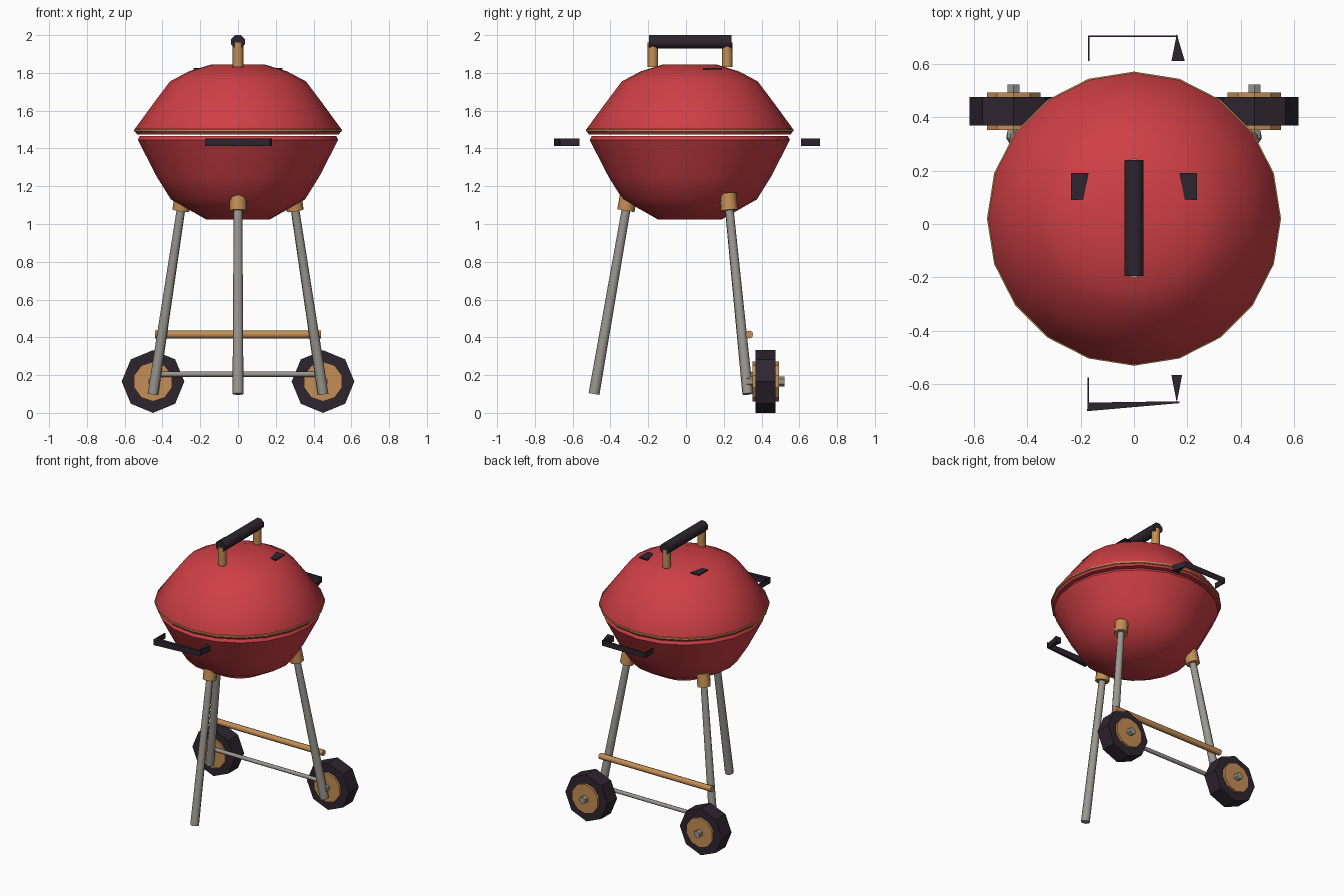
import bpy, bmesh, math
from mathutils import Vector

cube = bpy.data.objects.get("Cube")
if cube:
    bpy.data.objects.remove(cube, do_unlink=True)


def material(name, rgb):
    m = bpy.data.materials.new(name)
    m.use_nodes = True
    m.diffuse_color = (*rgb, 1)
    m.node_tree.nodes["Principled BSDF"].inputs["Base Color"].default_value = (*rgb, 1)
    return m


RED = material("red_enamel", (0.62, 0.05, 0.06))
TAN = material("tan_wood", (0.55, 0.27, 0.09))
DARK = material("dark_rubber", (0.028, 0.018, 0.028))
GREY = material("grey_metal", (0.33, 0.31, 0.28))


def finish(bm, name, mat, smooth=None):
    bmesh.ops.recalc_face_normals(bm, faces=bm.faces)
    mesh = bpy.data.meshes.new(name)
    bm.to_mesh(mesh)
    bm.free()
    ob = bpy.data.objects.new(name, mesh)
    bpy.context.collection.objects.link(ob)
    mesh.materials.append(mat)
    if smooth:
        bpy.ops.object.select_all(action='DESELECT')
        ob.select_set(True)
        bpy.context.view_layer.objects.active = ob
        bpy.ops.object.shade_smooth_by_angle(angle=math.radians(smooth))
    return ob


def lathe(name, profile, mat, sides=20, y=0.02, smooth=50):
    """Closed turned shape from (radius, height) pairs."""
    bm = bmesh.new()
    rings = []
    for r, z in profile:
        rings.append([bm.verts.new((r * math.cos(a), y + r * math.sin(a), z))
                      for a in (math.tau * i / sides for i in range(sides))])
    for low, high in zip(rings, rings[1:]):
        for i in range(sides):
            j = (i + 1) % sides
            bm.faces.new((low[i], low[j], high[j], high[i]))
    bm.faces.new(rings[0])
    bm.faces.new(rings[-1])
    return finish(bm, name, mat, smooth)


def rod(name, a, b, r, mat, sides=8, r_end=None, smooth=50, turn=0.0):
    """Round bar from point a to point b."""
    a, b = Vector(a), Vector(b)
    bm = bmesh.new()
    bmesh.ops.create_cone(bm, cap_ends=True, segments=sides, radius1=r,
                          radius2=r if r_end is None else r_end, depth=(b - a).length)
    ob = finish(bm, name, mat, smooth)
    q = (b - a).to_track_quat('Z', 'Y').to_matrix().to_4x4()
    spin = q.copy()
    spin.identity()
    c, s = math.cos(turn), math.sin(turn)
    spin[0][0], spin[0][1], spin[1][0], spin[1][1] = c, -s, s, c
    ob.data.transform(q @ spin)
    ob.location = (a + b) / 2
    return ob


def prism(name, outline, z0, z1, mat):
    """Flat outline in plan, raised from z0 to z1."""
    bm = bmesh.new()
    face = bm.faces.new([bm.verts.new((x, y, z0)) for x, y in outline])
    top = bmesh.ops.extrude_face_region(bm, geom=[face])["geom"]
    for v in top:
        if isinstance(v, bmesh.types.BMVert):
            v.co.z = z1
    return finish(bm, name, mat)


# Kettle: bowl, lid and the band between them
lathe("bowl", [(0.17, 1.025), (0.355, 1.13), (0.43, 1.25), (0.53, 1.445), (0.52, 1.465)], RED)
lathe("lid", [(0.535, 1.475), (0.545, 1.49), (0.545, 1.505), (0.45, 1.635),
              (0.36, 1.755), (0.26, 1.808), (0.14, 1.845)], RED)
lathe("lid_band", [(0.54, 1.487), (0.55, 1.49), (0.55, 1.501), (0.54, 1.505)], TAN)

# Lid handle
for label, y in (("front", -0.175), ("rear", 0.218)):
    rod(f"{label}_handle_post", (0, y, 1.83), (0, y, 1.96), 0.028, TAN)
rod("lid_handle", (0, -0.195, 1.965), (0, 0.24, 1.965), 0.039, DARK, turn=math.pi / 8)

# Lid vents, lying just over the dome
for label, s in (("left", 1), ("right", -1)):
    prism(f"{label}_vent", [(s * 0.17, 0.19), (s * 0.235, 0.19), (s * 0.235, 0.09),
                            (s * 0.19, 0.09)], 1.818, 1.826, DARK)

# Side handles: tapered grip and two arms each
Z0, Z1 = 1.412, 1.452
prism("front_handle_grip", [(-0.175, -0.7), (-0.17, -0.668), (0.17, -0.663), (0.17, -0.67)],
      Z0, Z1, DARK)
prism("front_handle_right_arm", [(-0.175, -0.7), (-0.169, -0.7), (-0.169, -0.575),
                                 (-0.173, -0.575)], Z0, Z1, DARK)
prism("front_handle_left_arm", [(0.14, -0.565), (0.18, -0.565), (0.16, -0.668)], Z0, Z1, DARK)
prism("rear_handle_grip", [(-0.17, 0.7), (-0.17, 0.705), (0.165, 0.705), (0.165, 0.7)],
      Z0, Z1, DARK)
prism("rear_handle_right_arm", [(-0.172, 0.61), (-0.167, 0.61), (-0.167, 0.705),
                                (-0.172, 0.705)], Z0, Z1, DARK)
prism("rear_handle_left_arm", [(0.14, 0.61), (0.19, 0.61), (0.16, 0.71)], Z0, Z1, DARK)


# Legs with wooden collars
def leg(label, top, foot):
    top, foot = Vector(top), Vector(foot)
    rod(f"{label}_leg", foot, top, 0.029, GREY, r_end=0.023)
    along = (foot - top).normalized()
    rod(f"{label}_collar", top - along * 0.07, top + along * 0.02, 0.046, TAN)


leg("front", (0, -0.315, 1.09), (0, -0.487, 0.1))
for label, s in (("rear_left", 1), ("rear_right", -1)):
    leg(label, (s * 0.3, 0.228, 1.09), (s * 0.45, 0.327, 0.1))

# Cross bars
rod("cross_bar", (-0.44, 0.335, 0.415), (0.44, 0.335, 0.415), 0.021, TAN)
rod("axle", (-0.44, 0.345, 0.205), (0.44, 0.345, 0.205), 0.014, GREY)

# Wheels: tyre, wooden hub and metal nut
for label, s in (("left", 1), ("right", -1)):
    x, z = s * 0.45, 0.166
    rod(f"{label}_tyre", (x, 0.368, z), (x, 0.475, z), 0.166, DARK, smooth=None)
    rod(f"{label}_hub", (x, 0.352, z), (x, 0.492, z), 0.105, TAN, sides=10, smooth=None)
    rod(f"{label}_nut", (x, 0.32, z), (x, 0.522, z), 0.026, GREY, sides=6)
